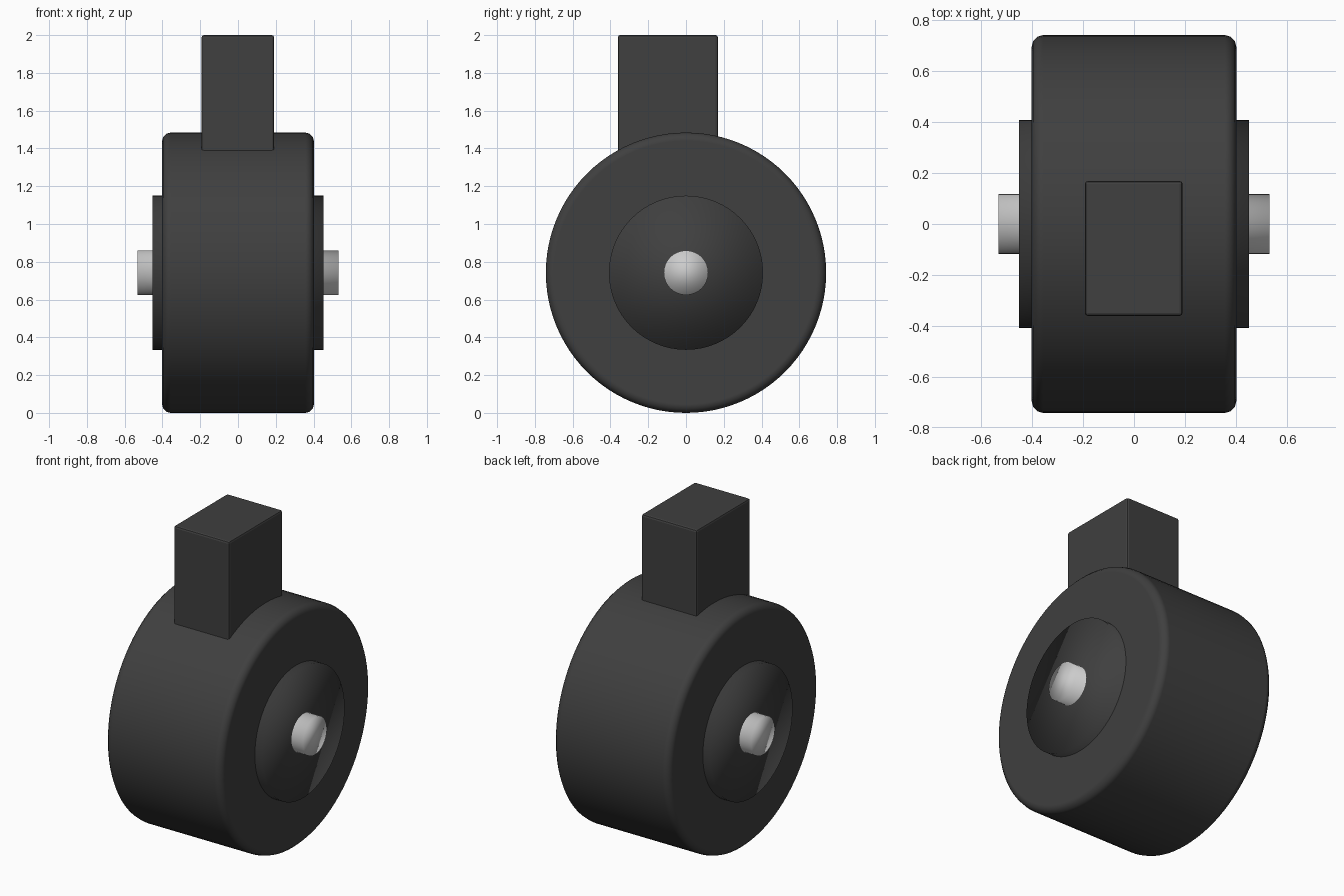
import bpy
import math

if "Cube" in bpy.data.objects:
    bpy.data.objects.remove(bpy.data.objects["Cube"])

WHEEL_Z = 0.742


def material(name, value):
    m = bpy.data.materials.new(name)
    m.diffuse_color = (value, value, value, 1)
    m.use_nodes = True
    m.node_tree.nodes["Principled BSDF"].inputs["Base Color"].default_value = m.diffuse_color
    return m


rubber = material("dark_rubber", 0.05)
steel = material("light_steel", 0.6)


def finish(ob, name, mat, bevel=0.0, segments=3):
    ob.name = name
    ob.data.materials.append(mat)
    if bevel:
        mod = ob.modifiers.new("rounded_edges", 'BEVEL')
        mod.width = bevel
        mod.segments = segments
        mod.limit_method = 'ANGLE'
        mod.angle_limit = math.radians(40)
    return ob


def disc(name, radius, half_width, mat, sides, bevel=0.0):
    """Fully smooth cylinder lying along x at the wheel centre."""
    bpy.ops.mesh.primitive_cylinder_add(
        vertices=sides, radius=radius, depth=2 * half_width,
        location=(0, 0, WHEEL_Z), rotation=(0, math.pi / 2, 0))
    bpy.ops.object.shade_smooth()
    return finish(bpy.context.object, name, mat, bevel)


# Wheel: tyre with rounded shoulders, raised hub on both sides, axle through it
tyre = disc("tyre", 0.742, 0.402, rubber, 96, 0.045)
tyre.modifiers["rounded_edges"].harden_normals = True
disc("hub", 0.408, 0.452, rubber, 64)
disc("axle", 0.118, 0.532, steel, 32)

# Mounting block, sunk into the top of the tyre and set towards the front
bpy.ops.mesh.primitive_cube_add(size=1, location=(-0.001, -0.096, 1.6))
block = bpy.context.object
block.scale = (0.384, 0.53, 0.8)
bpy.ops.object.transform_apply(location=False, rotation=False, scale=True)
finish(block, "mounting_block", rubber, 0.012, 2)
